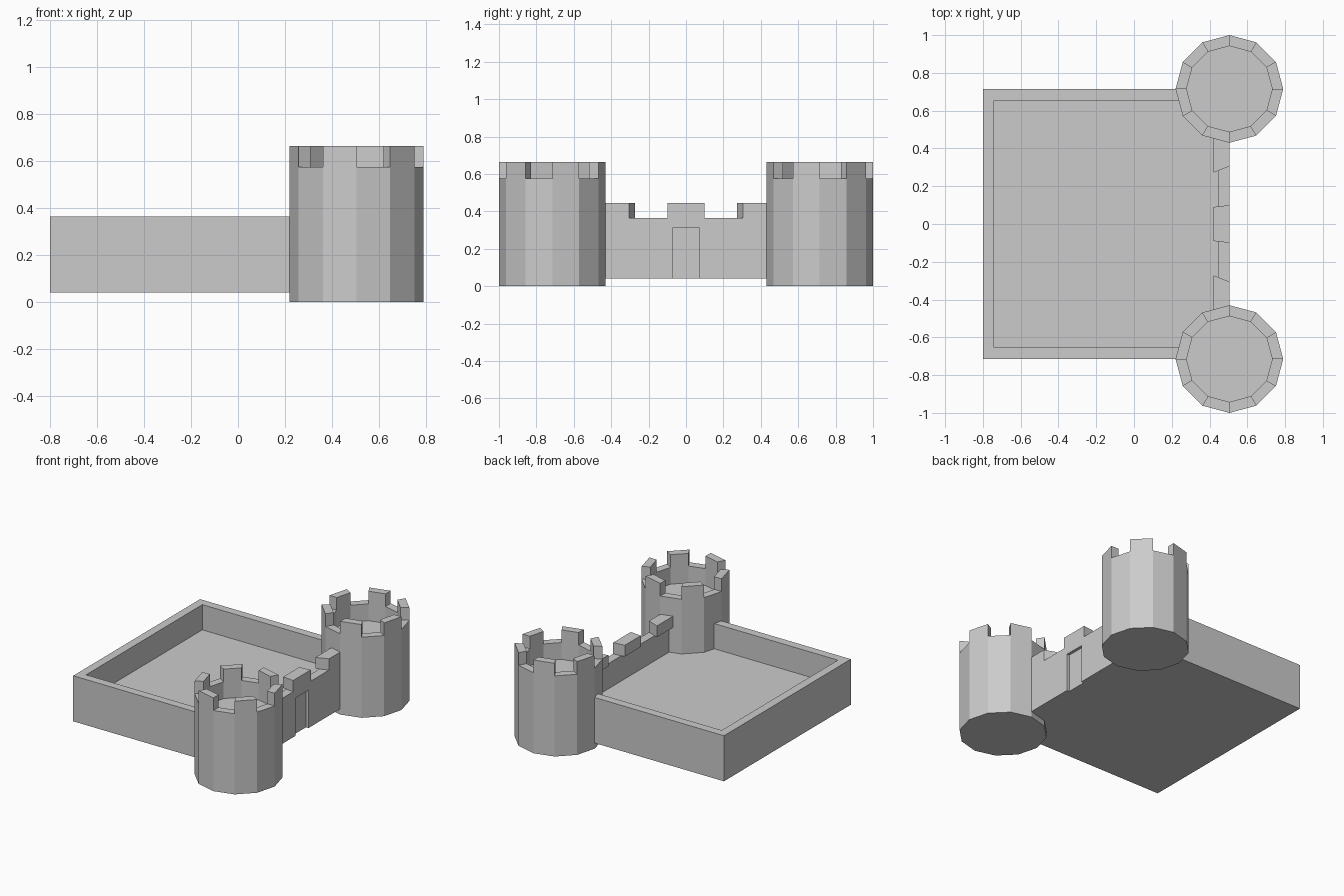
import bpy, bmesh, math
from mathutils import Vector, Matrix

cube = bpy.data.objects.get("Cube")
if cube:
    bpy.data.objects.remove(cube, do_unlink=True)

stone = bpy.data.materials.new("grey stone")
stone.use_nodes = True
colour = (0.6, 0.6, 0.6, 1)
stone.diffuse_color = colour
stone.node_tree.nodes["Principled BSDF"].inputs["Base Color"].default_value = colour

BASE_Z, WALL_Z = 0.04, 0.365
FRONT_X, BACK_X, SIDE_Y = 0.505, -0.8, 0.715
THICK = 0.085


def finish(bm, name):
    bmesh.ops.recalc_face_normals(bm, faces=bm.faces)
    mesh = bpy.data.meshes.new(name)
    bm.to_mesh(mesh)
    bm.free()
    mesh.materials.append(stone)
    obj = bpy.data.objects.new(name, mesh)
    bpy.context.collection.objects.link(obj)
    return obj


def box(bm, low, high):
    low, high = Vector(low), Vector(high)
    matrix = Matrix.Translation((low + high) / 2) @ Matrix.Diagonal((*(high - low), 1))
    bmesh.ops.create_cube(bm, size=1, matrix=matrix)


def top_face(bm):
    return max(bm.faces, key=lambda f: f.calc_center_median().z + f.normal.z)


def extrude(bm, faces, dz):
    made = bmesh.ops.extrude_face_region(bm, geom=faces)["geom"]
    verts = [v for v in made if isinstance(v, bmesh.types.BMVert)]
    bmesh.ops.translate(bm, verts=verts, vec=(0, 0, dz))
    # drop any source faces left inside the solid
    bmesh.ops.delete(bm, geom=[f for f in faces if f.is_valid], context="FACES_ONLY")


# Courtyard: a block hollowed from above, leaving a rim of walls
bm = bmesh.new()
box(bm, (BACK_X, -SIDE_Y, BASE_Z), (FRONT_X, SIDE_Y, WALL_Z))
bm.normal_update()
floor = top_face(bm)
bmesh.ops.inset_region(bm, faces=[floor], thickness=THICK)
extrude(bm, [floor], -0.18)
courtyard = finish(bm, "courtyard_walls")

# Shallow doorway in the gate wall
bm = bmesh.new()
box(bm, (FRONT_X - 0.02, -0.0725, 0), (FRONT_X + 0.1, 0.0725, 0.31))
cutter = finish(bm, "doorway_cutter")
cutter.hide_render = True
cutter.hide_set(True)
cut = courtyard.modifiers.new("doorway", "BOOLEAN")
cut.operation = "DIFFERENCE"
cut.solver = "EXACT"
cut.object = cutter

# Gate wall battlements, with slightly splayed ends
# each span gives outer start, outer end, inner start, inner end
spans = {"right": (-0.48, -0.305, -0.48, -0.272),
         "middle": (-0.1, 0.1, -0.09, 0.09),
         "left": (0.305, 0.48, 0.272, 0.48)}
for side, (a, b, c, d) in spans.items():
    bm = bmesh.new()
    corners = [(FRONT_X, a), (FRONT_X, b), (FRONT_X - THICK, d), (FRONT_X - THICK, c)]
    foot = bm.faces.new([bm.verts.new((x, y, WALL_Z)) for x, y in corners])
    made = bmesh.ops.extrude_face_region(bm, geom=[foot], use_keep_orig=True)["geom"]
    verts = [v for v in made if isinstance(v, bmesh.types.BMVert)]
    bmesh.ops.translate(bm, verts=verts, vec=(0, 0, 0.08))
    finish(bm, side + "_gate_battlement")


# Twelve-sided towers with a sunken roof and alternating battlements
def tower(name, side):
    shaft = 0.575
    bm = bmesh.new()
    bmesh.ops.create_cone(bm, cap_ends=True, segments=12, radius1=0.285, radius2=0.285,
                          depth=shaft, matrix=Matrix.Translation((0, 0, shaft / 2)))
    bm.normal_update()
    roof = top_face(bm)
    rim = bmesh.ops.inset_region(bm, faces=[roof], thickness=0.058)["faces"]
    teeth = []
    for face in rim:
        centre = face.calc_center_median()
        sector = int(math.degrees(math.atan2(centre.y * side, centre.x)) % 360 // 30)
        if sector % 2:
            teeth.append(face)
    extrude(bm, [roof], -0.12)
    extrude(bm, teeth, 0.09)
    bmesh.ops.translate(bm, verts=bm.verts, vec=(FRONT_X, side * SIDE_Y, 0))
    finish(bm, name)


tower("left_tower", 1)
tower("right_tower", -1)
